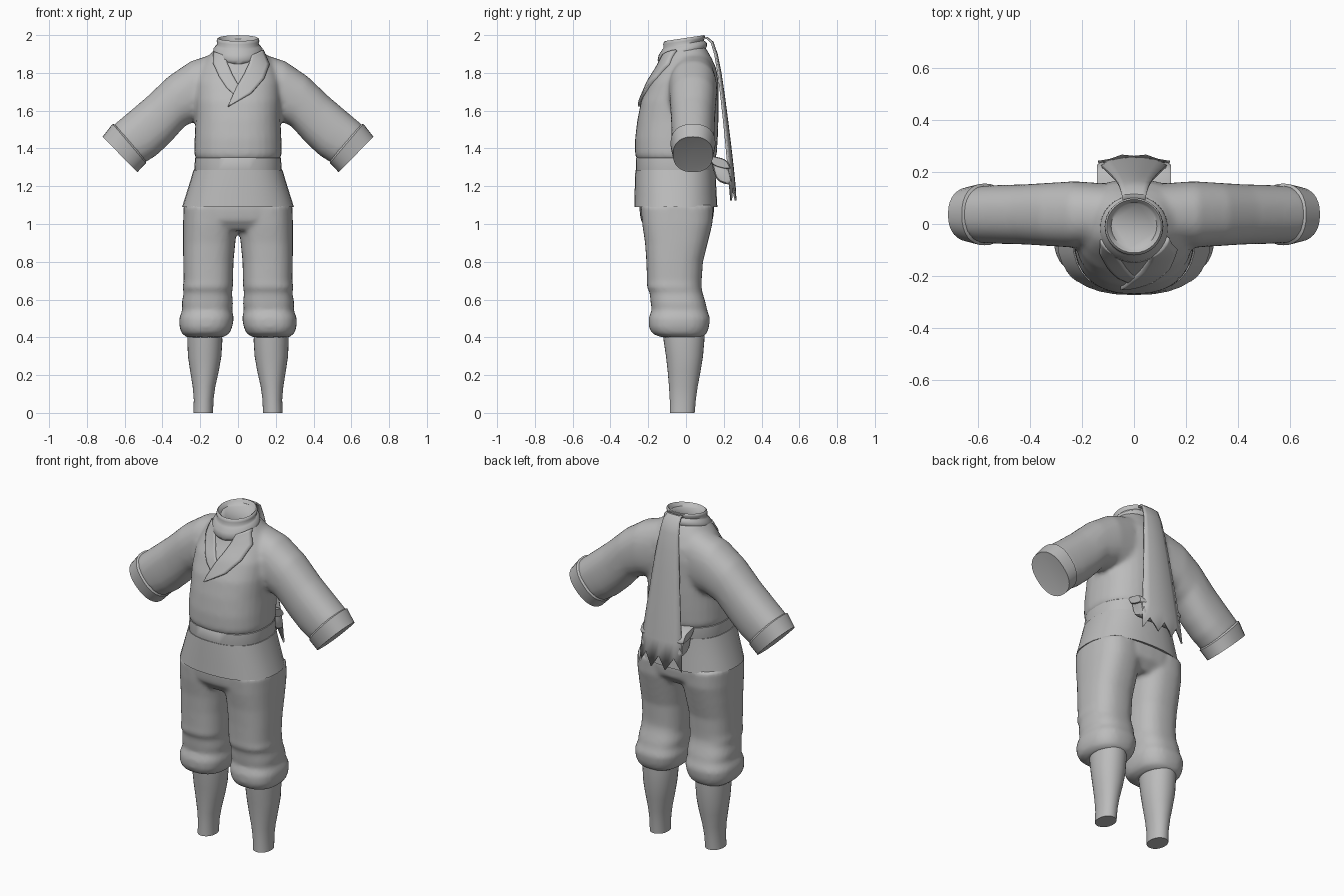
import bpy, bmesh, math
from mathutils import Vector

cube = bpy.data.objects.get("Cube")
if cube:
    bpy.data.objects.remove(cube)

cloth = bpy.data.materials.new("plain grey cloth")
cloth.use_nodes = True
GREY = (0.5, 0.5, 0.5, 1)
cloth.diffuse_color = GREY
cloth.node_tree.nodes["Principled BSDF"].inputs["Base Color"].default_value = GREY


def ring(c, u, v, e=2.2, n=32):
    """Superellipse section around c with half-axes u and v."""
    pts = []
    for i in range(n):
        a = math.tau * i / n
        co, si = math.cos(a), math.sin(a)
        pts.append(Vector(c) + Vector(u) * math.copysign(abs(co) ** (2 / e), co)
                   + Vector(v) * math.copysign(abs(si) ** (2 / e), si))
    return pts


def level(z, x0, x1, y0, y1, e=2.3, tilt=0.0):
    """Horizontal section given by its extents; tilt raises the back."""
    hy = (y1 - y0) / 2
    return ring(((x0 + x1) / 2, (y0 + y1) / 2, z), ((x1 - x0) / 2, 0, 0), (0, hy, hy * tilt), e)


def span(top, low, hy, y=0.037, e=2.3):
    """Section across an arm, from its upper to its lower edge in x and z."""
    t, b = Vector((top[0], y, top[1])), Vector((low[0], y, low[1]))
    return ring((t + b) / 2, (t - b) / 2, (0, hy, 0), e)


def loft(bm, rings, sx=1):
    rows = [[bm.verts.new((p.x * sx, p.y, p.z)) for p in r] for r in rings]
    n = len(rows[0])
    for a, b in zip(rows, rows[1:]):
        for i in range(n):
            bm.faces.new((a[i], a[(i + 1) % n], b[(i + 1) % n], b[i]))
    bm.faces.new(rows[0])
    bm.faces.new(rows[-1])


def grid(bm, rows):
    vs = [[bm.verts.new(p) for p in r] for r in rows]
    for a, b in zip(vs, vs[1:]):
        for i in range(len(a) - 1):
            bm.faces.new((a[i], a[i + 1], b[i + 1], b[i]))


def finish(bm, name, angle=40, voxel=0, smooth=3):
    bmesh.ops.recalc_face_normals(bm, faces=bm.faces)
    me = bpy.data.meshes.new(name)
    bm.to_mesh(me)
    bm.free()
    me.materials.append(cloth)
    ob = bpy.data.objects.new(name, me)
    bpy.context.collection.objects.link(ob)
    if voxel:
        # Fuse overlapping volumes into one soft garment
        m = ob.modifiers.new("fuse", 'REMESH')
        m.mode, m.voxel_size, m.use_smooth_shade = 'VOXEL', voxel, True
        s = ob.modifiers.new("soften", 'SMOOTH')
        s.factor, s.iterations = 0.5, smooth
        me.shade_smooth()
    else:
        bpy.ops.object.select_all(action='DESELECT')
        ob.select_set(True)
        bpy.context.view_layer.objects.active = ob
        bpy.ops.object.shade_smooth_by_angle(angle=math.radians(angle))
    return ob


def part(name, rings, **kw):
    bm = bmesh.new()
    loft(bm, rings)
    return finish(bm, name, **kw)


# Jacket: chest and both sleeves fused
bm = bmesh.new()
loft(bm, [level(z, -w, w, a, b, 2.4) for z, w, a, b in (
    (1.335, .215, -.255, .15), (1.365, .232, -.27, .163), (1.45, .23, -.27, .168),
    (1.55, .225, -.258, .172), (1.65, .227, -.238, .172), (1.75, .225, -.195, .172),
    (1.82, .205, -.152, .162), (1.88, .165, -.125, .135), (1.94, .11, -.11, .1))])
for sx in (1, -1):
    loft(bm, [span(t, l, h) for t, l, h in (
        ((.1, 1.91), (.14, 1.54), .12), ((.25, 1.862), (.21, 1.55), .128),
        ((.37, 1.78), (.28, 1.52), .122), ((.48, 1.675), (.36, 1.43), .116),
        ((.58, 1.59), (.43, 1.365), .114), ((.67, 1.515), (.5, 1.32), .11))], sx)
jacket = finish(bm, "jacket", voxel=0.014, smooth=5)

# Turned-back cuffs
for side, sx in (("left", 1), ("right", -1)):
    bm = bmesh.new()
    loft(bm, [span(t, l, h) for t, l, h in (
        ((.645, 1.525), (.485, 1.335), .108), ((.664, 1.53), (.487, 1.322), .119),
        ((.717, 1.462), (.533, 1.274), .106), ((.705, 1.452), (.54, 1.284), .096))], sx)
    finish(bm, side + "_cuff", angle=30)

# Belt and flared jacket skirt
part("belt", [level(z, -w, w, a, b, 2.4) for z, w, a, b in (
    (1.27, .229, -.262, .152), (1.285, .232, -.265, .155),
    (1.35, .227, -.264, .158), (1.357, .22, -.258, .152))])
part("jacket_skirt", [level(z, -w, w, a, b, 2.4) for z, w, a, b in (
    (1.285, .236, -.268, .157), (1.24, .249, -.27, .158), (1.16, .274, -.272, .162),
    (1.09, .296, -.274, .166), (1.095, .282, -.262, .152))])

# Baggy knee-length trousers
bm = bmesh.new()
loft(bm, [level(z, -w, w, a, b, 2.6) for z, w, a, b in (
    (1.2, .23, -.24, .13), (1.08, .287, -.247, .15), (1.02, .283, -.24, .142), (.965, .22, -.2, .09))])
for sx in (1, -1):
    loft(bm, [level(z, i, o, a, b, 2.5) for z, i, o, a, b in (
        (1.1, .0, .288, -.24, .145), (1.0, .003, .291, -.232, .14), (.9, .014, .291, -.217, .115),
        (.8, .024, .29, -.21, .09), (.7, .026, .288, -.206, .083), (.665, .027, .293, -.207, .082),
        (.635, .032, .288, -.192, .088), (.58, .026, .298, -.187, .105), (.545, .031, .295, -.182, .112),
        (.5, .022, .312, -.198, .128), (.455, .03, .31, -.196, .122), (.42, .045, .298, -.18, .11),
        (.4, .08, .27, -.13, .085))], sx)
finish(bm, "trousers", voxel=0.013, smooth=4)

# Tapered lower legs
for side, sx in (("left", 1), ("right", -1)):
    bm = bmesh.new()
    loft(bm, [level(z, i, o, a, b, 2.1) for z, i, o, a, b in (
        (.45, .085, .27, -.125, .1), (.38, .083, .268, -.118, .097), (.3, .088, .265, -.106, .09),
        (.22, .102, .253, -.097, .077), (.14, .12, .24, -.09, .062), (.07, .13, .234, -.086, .052),
        (0, .132, .236, -.086, .046))], sx)
    finish(bm, side + "_lower_leg")

# Wrapped neck scarf: slanted lower roll, upper roll, sunken closed top
part("neck_scarf", [level(z, -r, r, y - r * .98, y + r * .98, 2, t) for z, r, y, t in (
    (1.875, .1, -.02, .3), (1.882, .122, -.02, .3), (1.903, .133, -.02, .28), (1.927, .13, -.017, .25),
    (1.944, .116, -.013, .2), (1.952, .109, -.012, .18), (1.968, .113, -.01, .16),
    (1.98, .111, -.008, .15), (1.984, .105, -.008, .15), (1.976, .096, -.008, .15),
    (1.962, .088, -.008, .12))], angle=60)


# Crossed lapels draped on the chest
def lapel(name, outer, inner, thick):
    def sample(pts, t):
        f = t * (len(pts) - 1)
        k = min(int(f), len(pts) - 2)
        return Vector(pts[k]).lerp(Vector(pts[k + 1]), f - k)
    rows = []
    for j in range(25):
        a, b = sample(outer, j / 24), sample(inner, j / 24)
        rows.append([Vector((p.x, -.5, p.y)) for p in (a.lerp(b, i / 6) for i in range(7))])
    bm = bmesh.new()
    grid(bm, rows)
    ob = finish(bm, name)
    w = ob.modifiers.new("drape", 'SHRINKWRAP')
    w.target, w.wrap_method = jacket, 'PROJECT'
    w.use_project_y, w.use_positive_direction, w.use_negative_direction = True, True, False
    s = ob.modifiers.new("thickness", 'SOLIDIFY')
    s.thickness, s.offset = thick, 0


lapel("right_lapel", ((-.125, 1.91), (-.13, 1.85), (-.1, 1.78), (-.06, 1.72), (-.005, 1.67)),
      ((-.07, 1.89), (-.055, 1.85), (-.03, 1.79), (-.005, 1.745), (.03, 1.71)), 0.016)
lapel("left_lapel", ((.125, 1.915), (.16, 1.84), (.135, 1.765), (.07, 1.69), (-.052, 1.62)),
      ((.07, 1.89), (.055, 1.84), (.03, 1.785), (-.005, 1.725), (-.048, 1.63)), 0.03)

# Scarf tail hanging down the back, with a ragged end
path = ((.08, 1.985, .043), (.115, 1.99, .047), (.145, 1.965, .054), (.168, 1.9, .062), (.188, 1.8, .074),
        (.206, 1.68, .088), (.223, 1.55, .102), (.239, 1.42, .116), (.254, 1.29, .13), (.263, 1.2, .14))
rows = []
for k, (y, z, w) in enumerate(path):
    row = []
    for i in range(7):
        u = i / 3 - 1
        drop = .075 if k == len(path) - 1 and i % 2 == 0 else 0
        row.append((u * w, y - .03 * u * u * k / len(path) + drop * .1, z - drop))
    rows.append(row)
bm = bmesh.new()
grid(bm, rows)
tail = finish(bm, "scarf_tail")
tail.modifiers.new("thickness", 'SOLIDIFY').thickness = 0.01

# Pair of soft belt pouches behind the waist, each with a flap
for side, sx in (("left", 1), ("right", -1)):
    for name, grow, zc, hz, x0, x1 in (("pouch", 0, 1.275, .062, .01, .135),
                                       ("pouch_flap", .008, 1.325, .03, .005, .143)):
        bm = bmesh.new()
        y = .19 if grow == 0 else .178
        loft(bm, [ring((x, y, zc), (0, (.045 + grow) * f, -.012 * f), (0, -.015 * f, hz * f), 3.2, 20)
                  for x, f in ((x0, .85), (x0 + .012, 1), (x1 - .012, 1), (x1, .85))], sx)
        finish(bm, side + "_" + name, angle=50)
